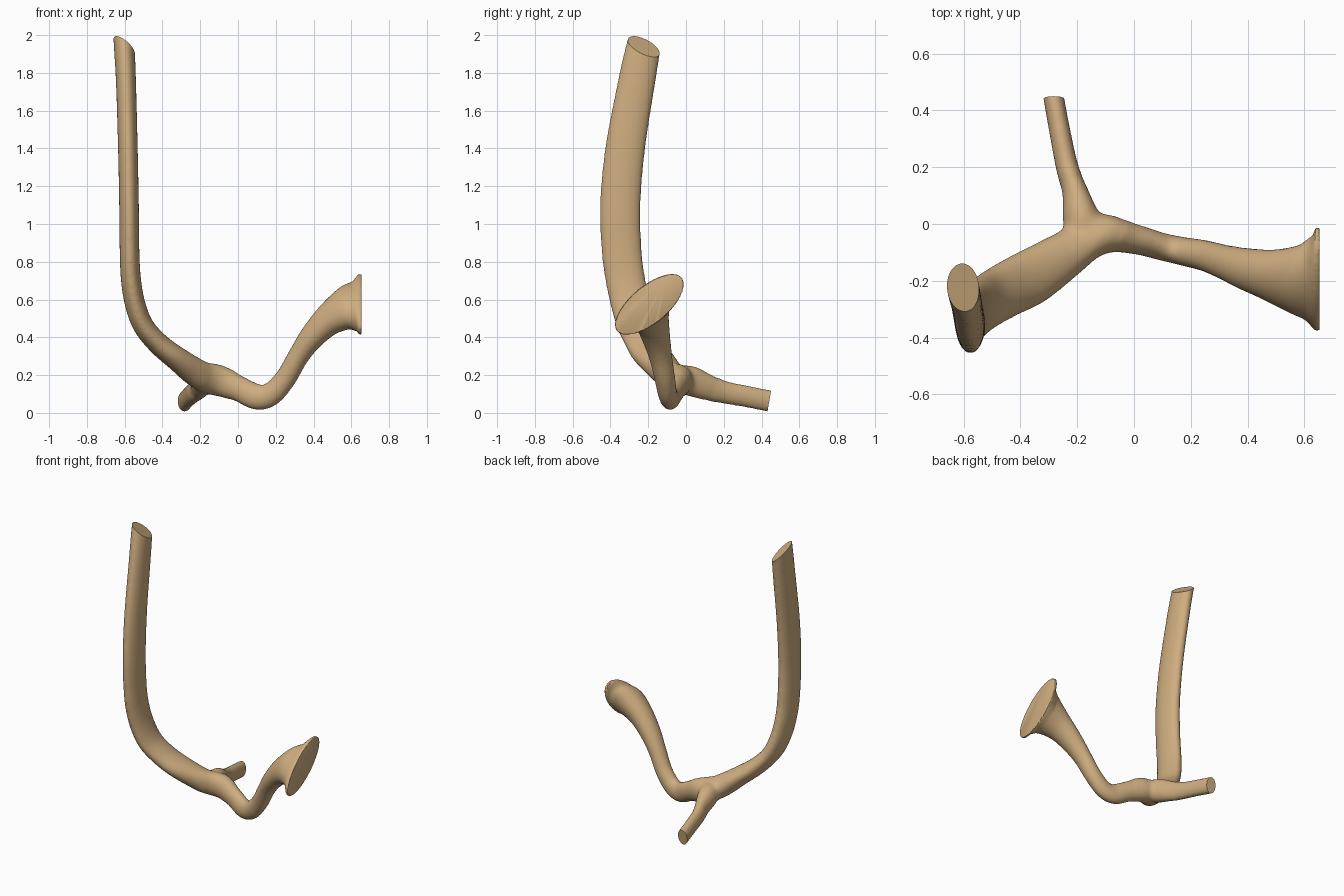
import bpy, bmesh, math
from mathutils import Vector

cube = bpy.data.objects.get("Cube")
if cube:
    bpy.data.objects.remove(cube, do_unlink=True)

SIDES, STEPS = 40, 8


def spline(rows):
    """Smooth interpolation through rows of station values."""
    pts = [Vector(r) for r in rows]
    pts = [2 * pts[0] - pts[1]] + pts + [2 * pts[-1] - pts[-2]]
    out = []
    for a, b, c, d in zip(pts, pts[1:], pts[2:], pts[3:]):
        for i in range(STEPS):
            t = i / STEPS
            out.append(0.5 * (2 * b + (c - a) * t + (2 * a - 5 * b + 4 * c - d) * t * t
                              + (3 * b - a - 3 * c + d) * t ** 3))
    return out + [pts[-2]]


def tube(bm, rows, lateral):
    """Sweep an ellipse; row = x, y, z, half width, half width rise, half thickness."""
    st = spline(rows)
    rings = []
    for i, s in enumerate(st):
        centre = Vector(s[:3])
        tangent = Vector(st[min(i + 1, len(st) - 1)][:3]) - Vector(st[max(i - 1, 0)][:3])
        u = lateral * s[3] + Vector((0, 0, s[4]))
        v = tangent.cross(u).normalized() * s[5]
        angles = [2 * math.pi * k / SIDES for k in range(SIDES)]
        rings.append([bm.verts.new(centre + u * math.cos(a) + v * math.sin(a)) for a in angles])
    for r, q in zip(rings, rings[1:]):
        for k in range(SIDES):
            n = (k + 1) % SIDES
            bm.faces.new((r[k], r[n], q[n], q[k]))
    bm.faces.new(rings[0])
    bm.faces.new(rings[-1])


def trim(bm, point, normal):
    """Cut the tube end flat and close it."""
    cut = bmesh.ops.bisect_plane(bm, geom=bm.verts[:] + bm.edges[:] + bm.faces[:],
                                 plane_co=point, plane_no=normal, clear_outer=True)
    edges = [e for e in cut["geom_cut"] if isinstance(e, bmesh.types.BMEdge)]
    bmesh.ops.holes_fill(bm, edges=edges, sides=0)


# Post, arm, dip and flared horn as one sweep
main_path = [
    (-.612, -.18, 2.12, .09, 0, .055), (-.602, -.225, 1.94, .094, 0, .055),
    (-.593, -.262, 1.75, .1, 0, .053), (-.583, -.322, 1.4, .106, 0, .052),
    (-.577, -.348, 1.1, .107, 0, .052), (-.574, -.34, .85, .106, 0, .052),
    (-.566, -.32, .7, .106, 0, .053), (-.543, -.292, .57, .107, 0, .054),
    (-.5, -.26, .46, .107, 0, .055), (-.42, -.215, .365, .108, 0, .058),
    (-.32, -.165, .285, .108, 0, .064), (-.2, -.085, .2, .09, 0, .078),
    (-.1, -.035, .17, .07, 0, .085), (0, -.052, .13, .054, 0, .068),
    (.1, -.08, .085, .05, 0, .068), (.175, -.097, .1, .051, 0, .062),
    (.25, -.112, .18, .055, 0, .056), (.32, -.135, .3, .061, .01, .056),
    (.39, -.157, .4, .07, .03, .066), (.48, -.178, .495, .08, .06, .08),
    (.57, -.193, .555, .107, .09, .097), (.62, -.196, .567, .14, .112, .097),
    (.64, -.193, .573, .171, .142, .1), (.658, -.193, .573, .168, .138, .097),
]
# Back branch, widening where it meets the arm
branch_path = [
    (-.165, -.05, .175, .07, 0, .07), (-.185, .02, .17, .068, 0, .082),
    (-.202, .1, .14, .05, 0, .074), (-.235, .2, .11, .041, 0, .06),
    (-.26, .32, .087, .038, 0, .057), (-.282, .44, .063, .037, 0, .057),
    (-.297, .53, .045, .037, 0, .057),
]
bm = bmesh.new()
tube(bm, main_path, Vector((0, 1, 0)))
tube(bm, branch_path, Vector((1, 0, 0)))
bmesh.ops.recalc_face_normals(bm, faces=bm.faces[:])
mesh = bpy.data.meshes.new("branching_tube")
bm.to_mesh(mesh)
bm.free()
obj = bpy.data.objects.new("branching_tube", mesh)
bpy.context.collection.objects.link(obj)

# Fuse both tubes into one skin
fuse = obj.modifiers.new("fuse", "REMESH")
fuse.mode = "VOXEL"
fuse.voxel_size = 0.01
bpy.context.view_layer.update()
fused = bpy.data.meshes.new_from_object(obj.evaluated_get(bpy.context.evaluated_depsgraph_get()))
obj.modifiers.clear()
obj.data = fused

# Blend the fork and cut the ends
bm = bmesh.new()
bm.from_mesh(fused)
fork = Vector((-.18, .02, .18))
soft = [v for v in bm.verts if (v.co - fork).length < .16]
for i in range(15):
    bmesh.ops.smooth_vert(bm, verts=soft, factor=.5, use_axis_x=True, use_axis_y=True, use_axis_z=True)
body = [v for v in bm.verts if v.co.x < .6]
for i in range(3):
    bmesh.ops.smooth_vert(bm, verts=body, factor=.5, use_axis_x=True, use_axis_y=True, use_axis_z=True)
trim(bm, (-.602, -.225, 1.94), (.75, .45, 1))
trim(bm, (-.28, .441, .063), (0, 1, -.17))
trim(bm, (.654, 0, 0), (1, 0, 0))
bmesh.ops.recalc_face_normals(bm, faces=bm.faces[:])
bm.to_mesh(fused)
bm.free()

# Single tan colour
mat = bpy.data.materials.new("tan")
mat.use_nodes = True
tan = (.62, .42, .215, 1)
mat.diffuse_color = tan
mat.node_tree.nodes["Principled BSDF"].inputs["Base Color"].default_value = tan
fused.materials.clear()
fused.materials.append(mat)

for o in bpy.context.selected_objects:
    o.select_set(False)
obj.select_set(True)
bpy.context.view_layer.objects.active = obj
bpy.ops.object.shade_smooth_by_angle(angle=math.radians(40))
